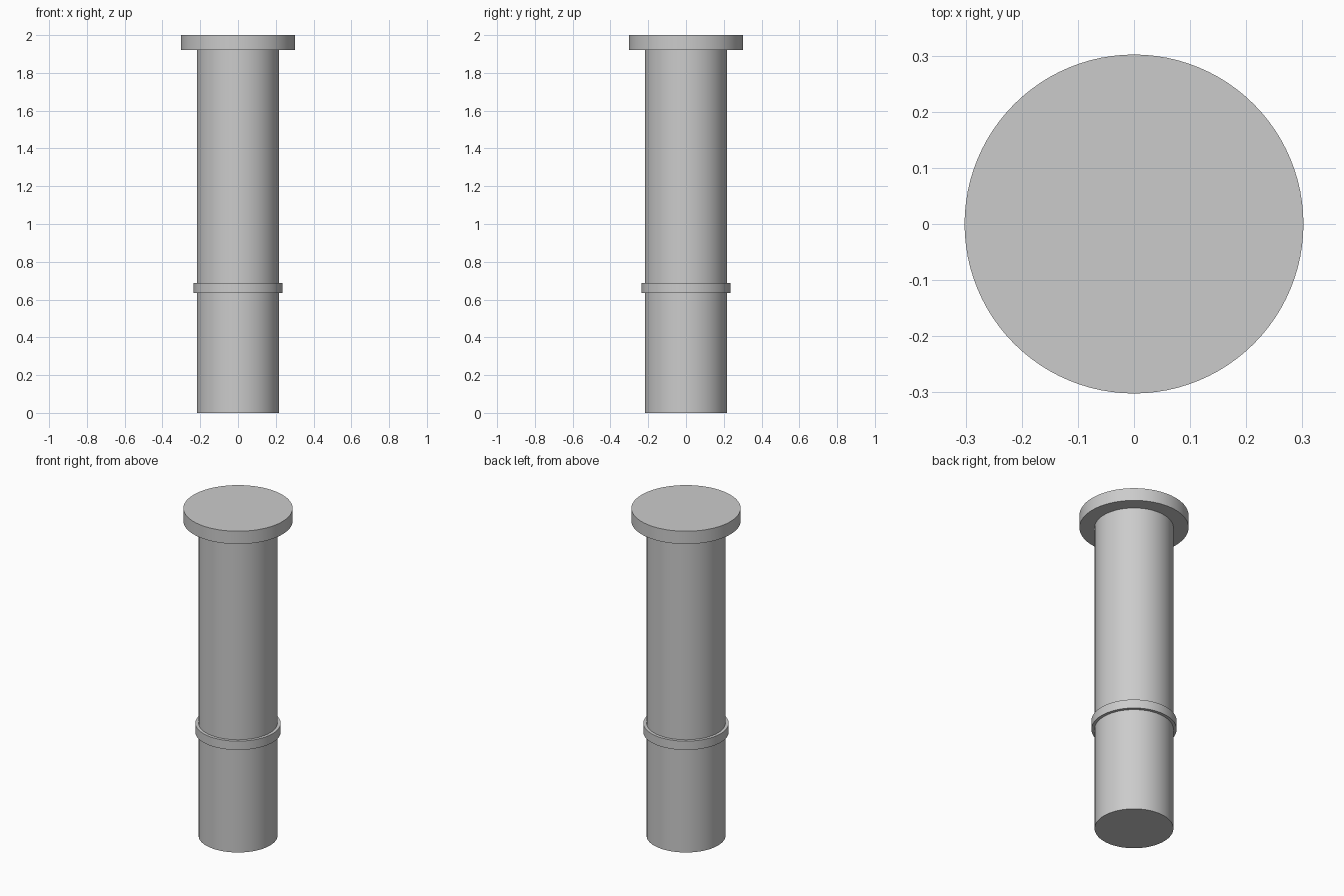
import bpy
import math

cube = bpy.data.objects.get("Cube")
if cube:
    bpy.data.objects.remove(cube, do_unlink=True)

grey = bpy.data.materials.new("plain_grey")
grey.use_nodes = True
colour = (0.6, 0.6, 0.6, 1.0)
grey.diffuse_color = colour
grey.node_tree.nodes["Principled BSDF"].inputs["Base Color"].default_value = colour


def disc(name, radius, bottom, top):
    """Upright smooth cylinder between two heights."""
    bpy.ops.mesh.primitive_cylinder_add(
        vertices=96, radius=radius, depth=top - bottom,
        location=(0, 0, (bottom + top) / 2))
    obj = bpy.context.object
    obj.name = name
    obj.data.materials.append(grey)
    bpy.ops.object.shade_smooth_by_angle(angle=math.radians(30))
    return obj


# Long round shaft, meeting the underside of the head
disc("shaft", 0.218, 0.0, 1.922)
# Raised band around the shaft
disc("collar", 0.236, 0.634, 0.688)
# Wide flat head
disc("head", 0.302, 1.922, 2.0)
